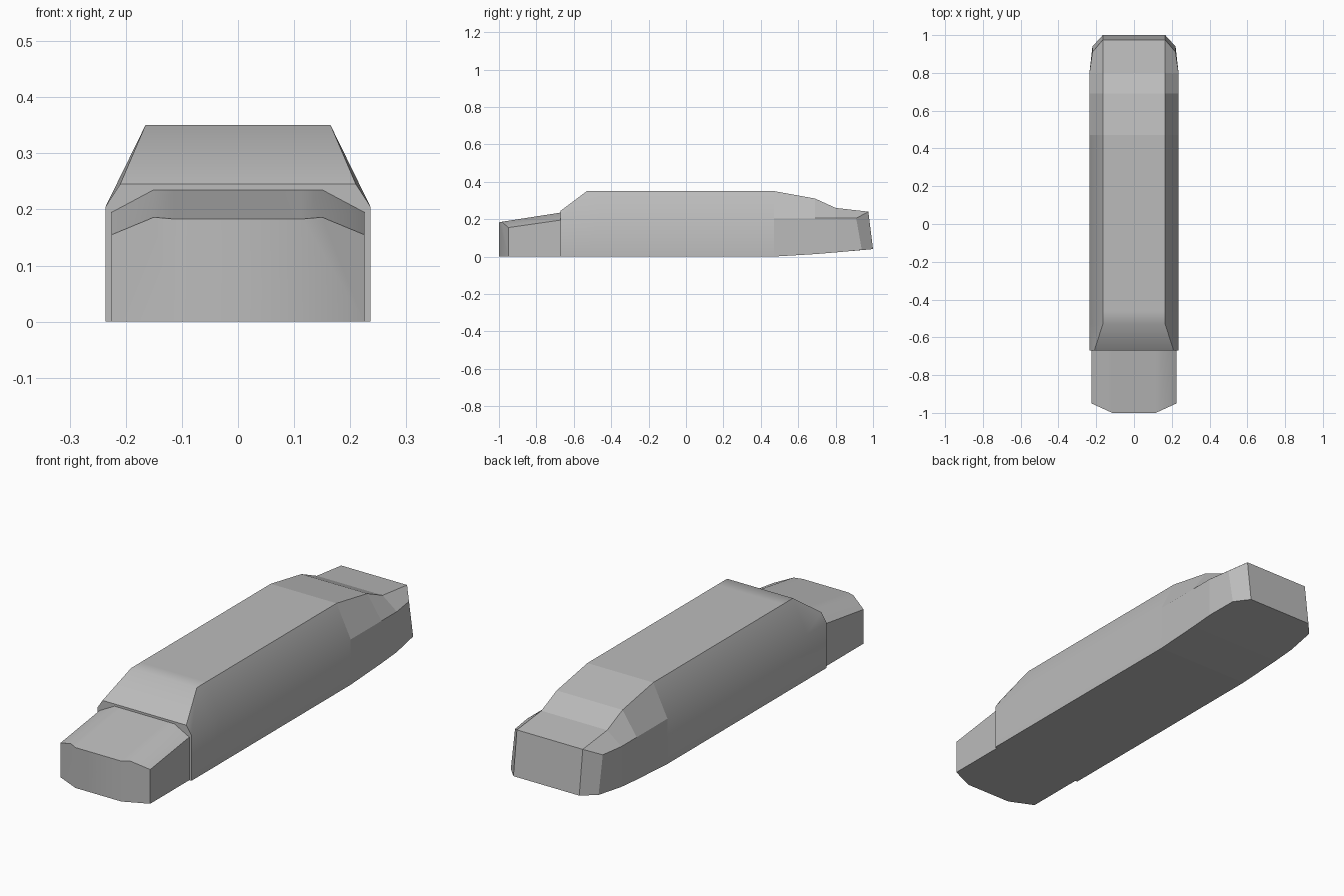
import bpy
import bmesh

if "Cube" in bpy.data.objects:
    bpy.data.objects.remove(bpy.data.objects["Cube"])

# Single paint colour
paint = bpy.data.materials.new("plain_grey")
paint.use_nodes = True
grey = (0.5, 0.5, 0.5, 1)
paint.diffuse_color = grey
paint.node_tree.nodes["Principled BSDF"].inputs["Base Color"].default_value = grey


def finish(name, bm, flat_from=None):
    """Turn a bmesh into a painted object, flat shaded beyond flat_from in y."""
    bmesh.ops.recalc_face_normals(bm, faces=bm.faces)
    mesh = bpy.data.meshes.new(name)
    bm.to_mesh(mesh)
    bm.free()
    mesh.materials.append(paint)
    obj = bpy.data.objects.new(name, mesh)
    bpy.context.collection.objects.link(obj)
    bpy.ops.object.select_all(action="DESELECT")
    obj.select_set(True)
    bpy.context.view_layer.objects.active = obj
    bpy.ops.object.shade_smooth_by_angle(angle=0.7)
    for face in mesh.polygons:
        if flat_from is not None and face.center.y > flat_from:
            face.use_smooth = False
    return obj


def ring(bm, half):
    """Closed cross-section from the points of the left half, mirrored in x."""
    left = [bm.verts.new(p) for p in half]
    right = [bm.verts.new((-x, y, z)) for x, y, z in reversed(half)]
    return left + right


def skin(bm, rings):
    for a, b in zip(rings, rings[1:]):
        for i in range(len(a)):
            j = (i + 1) % len(a)
            bm.faces.new((a[i], a[j], b[j], b[i]))


# Main body: y, floor height, roof half width, roof height
W, SHOULDER, ROOF = 0.236, 0.205, 0.165
sections = [
    (-0.67, 0, 0.21, 0.245),
    (-0.53, 0, ROOF, 0.35),
    (-0.46, 0, ROOF, 0.35),
    (0.47, 0, ROOF, 0.35),
    (0.69, 0.013, ROOF, 0.31),
    (0.80, 0.022, ROOF, 0.26),
]
bm = bmesh.new()
rings = [ring(bm, [(ROOF, y, floor), (W, y, floor), (W, y, SHOULDER), (rw, y, roof)])
         for y, floor, rw, roof in sections]
# Slanted tail with chamfered corners
rings.append(ring(bm, [(ROOF, 1.0, 0.04), (0.22, 0.94, 0.035),
                       (0.22, 0.91, SHOULDER), (ROOF, 0.975, 0.24)]))
skin(bm, rings)
bm.faces.new(rings[0])
tail = rings[-1]
for quad in (tail[:4], tail[4:], (tail[0], tail[3], tail[4], tail[7])):
    bm.faces.new(quad)
finish("main_body", bm, flat_from=0.47)

# Hood: sloping lid with bevelled edges and a chamfered nose
bm = bmesh.new()
back = ring(bm, [(0.115, -0.67, 0), (0.225, -0.67, 0), (0.225, -0.67, 0.195),
                 (0.15, -0.67, 0.235), (0.115, -0.67, 0.235)])
nose = ring(bm, [(0.115, -1, 0), (0.225, -0.95, 0), (0.225, -0.95, 0.155),
                 (0.15, -0.984, 0.186), (0.115, -1, 0.183)])
skin(bm, [back, nose])
bm.faces.new(back)
for panel in (nose[:5], nose[5:], (nose[0], nose[4], nose[5], nose[9])):
    bm.faces.new(panel)
finish("hood", bm)
